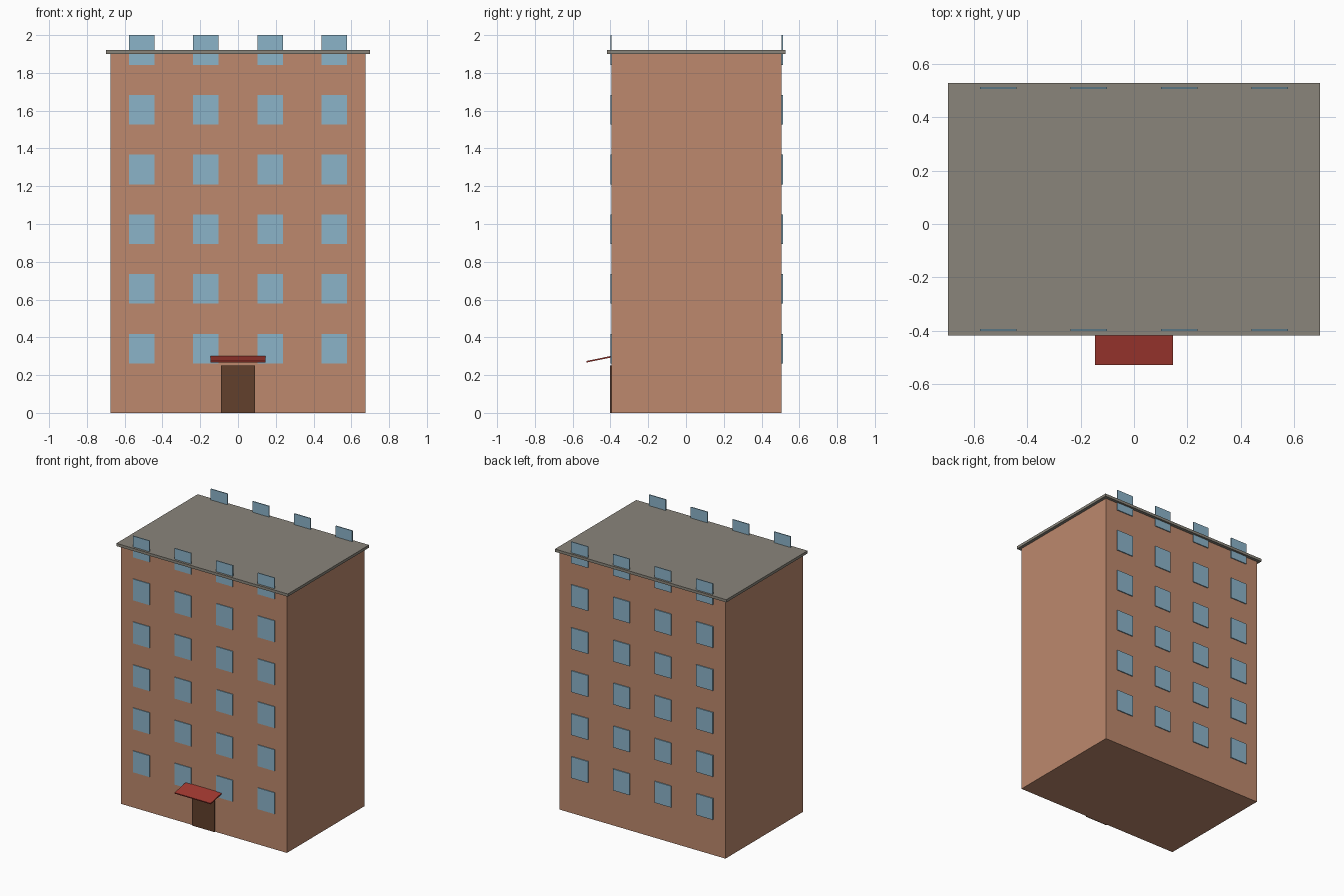
import bpy
import math

default = bpy.data.objects.get("Cube")
if default:
    bpy.data.objects.remove(default, do_unlink=True)


def material(name, r, g, b):
    mat = bpy.data.materials.new(name)
    mat.use_nodes = True
    mat.diffuse_color = (r, g, b, 1)
    mat.node_tree.nodes["Principled BSDF"].inputs["Base Color"].default_value = (r, g, b, 1)
    return mat


def box(name, center, size, mat, tilt=0):
    bpy.ops.mesh.primitive_cube_add(size=1, location=center, rotation=(tilt, 0, 0))
    obj = bpy.context.object
    obj.name = name
    obj.scale = size
    obj.data.materials.append(mat)
    return obj


brick = material("terracotta_wall", 0.51, 0.25, 0.153)
glass = material("blue_glass", 0.26, 0.456, 0.584)
wood = material("dark_wood", 0.122, 0.051, 0.025)
slate = material("grey_roof", 0.254, 0.235, 0.198)
red = material("red_awning", 0.366, 0.041, 0.03)

# Main block and overhanging flat roof
MID_Y, WIDTH, DEPTH, HEIGHT = 0.055, 1.35, 0.9, 1.9
front_y = MID_Y - DEPTH / 2
back_y = MID_Y + DEPTH / 2
box("building_walls", (0, MID_Y, HEIGHT / 2), (WIDTH, DEPTH, HEIGHT), brick)
box("roof_slab", (0, MID_Y, HEIGHT + 0.01), (1.395, 0.945, 0.02), slate)

# Window plates on front and back; the top row rises past the roof
for side, y in (("front", front_y - 0.002), ("back", back_y + 0.004)):
    for floor in range(6):
        for column in range(4):
            x = (column - 1.5) * 0.339
            z = 0.34 + floor * 0.3163
            box(f"{side}_window_{floor + 1}_{column + 1}", (x, y, z),
                (0.135, 0.007, 0.157), glass)

# Entrance door and sloping awning
box("front_door", (0, front_y - 0.004, 0.125), (0.18, 0.009, 0.25), wood)
box("door_awning", (0, front_y - 0.067, 0.284), (0.293, 0.133, 0.008), red,
    tilt=math.radians(11.5))
